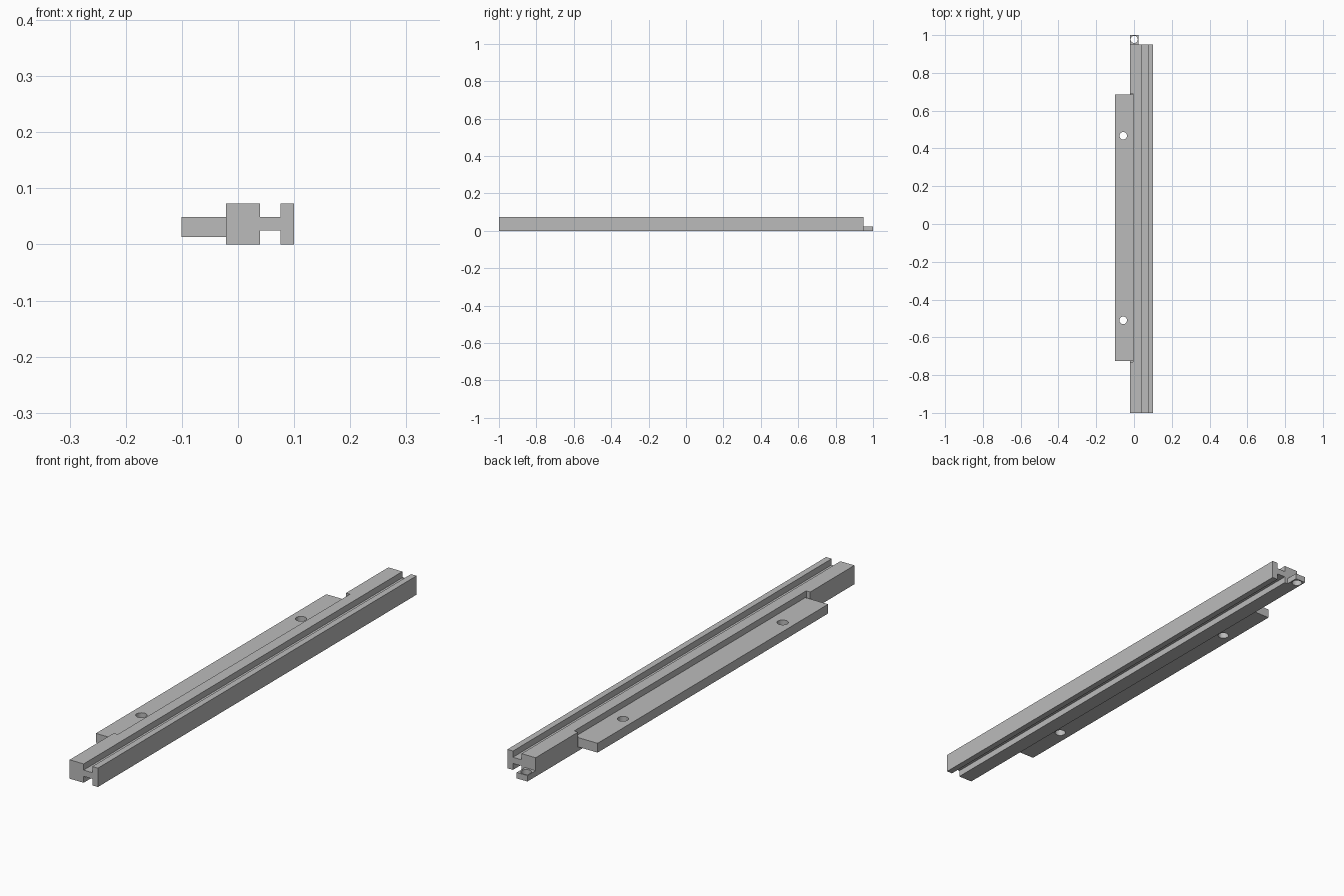
import bpy
import bmesh
from mathutils import Matrix, Vector

if "Cube" in bpy.data.objects:
    bpy.data.objects.remove(bpy.data.objects["Cube"], do_unlink=True)

GREY = (0.5, 0.5, 0.5, 1)
metal = bpy.data.materials.new("plain_grey")
metal.use_nodes = True
metal.diffuse_color = GREY
metal.node_tree.nodes["Principled BSDF"].inputs["Base Color"].default_value = GREY


def make(name, bm):
    bmesh.ops.recalc_face_normals(bm, faces=bm.faces)
    mesh = bpy.data.meshes.new(name)
    bm.to_mesh(mesh)
    bm.free()
    obj = bpy.data.objects.new(name, mesh)
    mesh.materials.append(metal)
    bpy.context.collection.objects.link(obj)
    return obj


def extrude(name, points, direction):
    bm = bmesh.new()
    face = bm.faces.new([bm.verts.new(p) for p in points])
    out = bmesh.ops.extrude_face_region(bm, geom=[face])
    verts = [v for v in out["geom"] if isinstance(v, bmesh.types.BMVert)]
    bmesh.ops.translate(bm, verts=verts, vec=Vector(direction))
    return make(name, bm)


def box(name, x0, x1, y0, y1, z0, z1):
    corners = [(x0, y0, z0), (x1, y0, z0), (x1, y1, z0), (x0, y1, z0)]
    return extrude(name, corners, (0, 0, z1 - z0))


def cylinder(name, x, y, radius):
    bm = bmesh.new()
    bmesh.ops.create_cone(bm, cap_ends=True, segments=32, radius1=radius,
                          radius2=radius, depth=0.4,
                          matrix=Matrix.Translation((x, y, 0)))
    return make(name, bm)


def cut(target, cutter):
    cutter.hide_render = True
    cutter.hide_set(True)
    mod = target.modifiers.new(cutter.name, 'BOOLEAN')
    mod.operation = 'DIFFERENCE'
    mod.solver = 'EXACT'
    mod.object = cutter
    bpy.context.view_layer.objects.active = target
    bpy.ops.object.modifier_apply(modifier=mod.name)
    bpy.data.objects.remove(cutter, do_unlink=True)


# Grooved rail: wide block, thin web and narrow flange
TOP = 0.073
LOW, HIGH = 0.025, 0.049
BLOCK_L, BLOCK_R, FLANGE_L, FLANGE_R = -0.021, 0.039, 0.076, 0.1
profile = [(BLOCK_L, 0), (BLOCK_R, 0), (BLOCK_R, LOW), (FLANGE_L, LOW),
           (FLANGE_L, 0), (FLANGE_R, 0), (FLANGE_R, TOP), (FLANGE_L, TOP),
           (FLANGE_L, HIGH), (BLOCK_R, HIGH), (BLOCK_R, TOP), (BLOCK_L, TOP)]
rail = extrude("grooved_rail", [(x, -1, z) for x, z in profile], (0, 1.95, 0))

# Pocket in the side of the block that seats the plate
PLATE_Y = (-0.725, 0.685)
SEAT = -0.004
cut(rail, box("pocket_cutter", -0.1, SEAT, PLATE_Y[0] - 0.005,
              PLATE_Y[1] + 0.005, 0.013, 0.2))

# Side mounting plate with two through holes
plate = box("mounting_plate", -0.101, SEAT, *PLATE_Y, 0.013, 0.049)
for y in (-0.51, 0.467):
    cut(plate, cylinder("plate_hole_cutter", -0.057, y, 0.02))

# Drilled tab at the back end
tab = box("end_tab", BLOCK_L, 0.025, 0.95, 1, 0, 0.023)
cut(tab, cylinder("tab_hole_cutter", 0.001, 0.977, 0.019))
